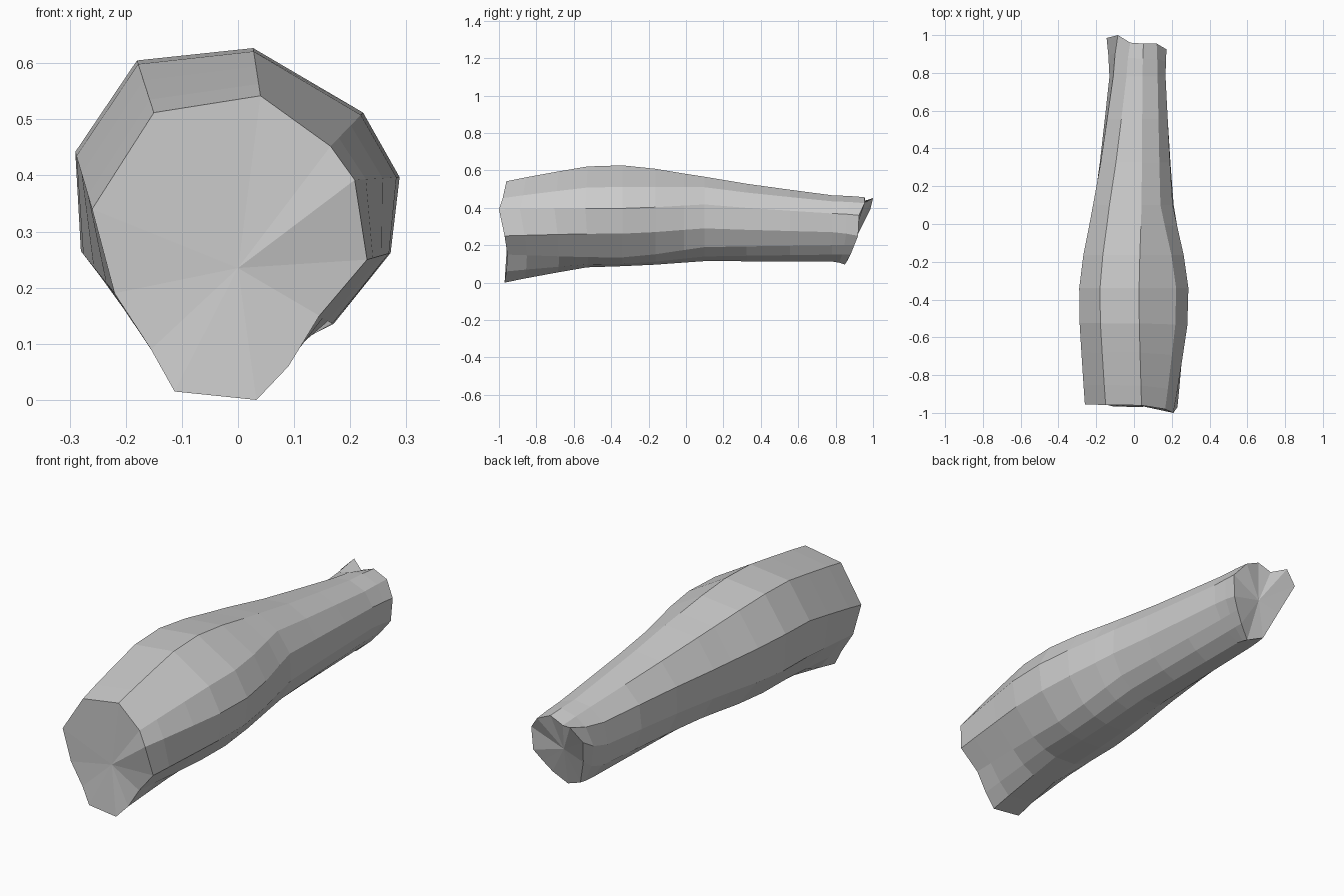
import bpy, bmesh
from mathutils import Vector

if "Cube" in bpy.data.objects:
    bpy.data.objects.remove(bpy.data.objects["Cube"])

# Key cross-sections, 12 points each, running from the left side over the top
# to the right side and back underneath.


def flat_section(y, outline):
    return [Vector((x, y, z)) for x, z in outline]


# ragged elbow end (front)
elbow = [Vector(p) for p in (
    (-.26, -.955, .34), (-.15, -.958, .512), (.04, -.96, .542), (.165, -.98, .452),
    (.208, -1.0, .392), (.23, -.97, .25), (.145, -.955, .15), (.09, -.96, .06),
    (.033, -.97, 0), (-.113, -.965, .015), (-.155, -.955, .09), (-.22, -.95, .19))]

# thickest part of the forearm
belly = flat_section(-.34, (
    (-.29, .442), (-.18, .605), (.027, .627), (.223, .512), (.288, .397), (.272, .262),
    (.17, .135), (.10, .10), (.03, .088), (-.08, .09), (-.17, .13), (-.28, .265)))

# slimming part past the muscle
taper = flat_section(.1, (
    (-.217, .42), (-.13, .55), (.04, .566), (.14, .51), (.205, .418), (.21, .29),
    (.16, .19), (.10, .14), (.03, .115), (-.07, .12), (-.15, .17), (-.212, .28)))

# narrow wrist
wrist = flat_section(.78, (
    (-.11, .40), (-.04, .455), (.045, .467), (.125, .435), (.167, .37), (.165, .27),
    (.13, .20), (.09, .15), (.03, .113), (-.05, .12), (-.10, .19), (-.13, .30)))

# ragged wrist end (back) with a raised spur on the left
wrist_end = [Vector(p) for p in (
    (-.085, 1.0, .452), (-.02, .96, .43), (.05, .955, .457), (.12, .955, .425),
    (.172, .925, .36), (.165, .92, .25), (.13, .90, .20), (.09, .88, .15),
    (.03, .85, .097), (-.05, .87, .13), (-.10, .92, .26), (-.145, .985, .39))]


def blend(a, b, along, shape):
    """Section between a and b: 'along' sets the position, 'shape' the outline."""
    ring = []
    for p, q in zip(a, b):
        v = p.lerp(q, shape)
        v.y = p.y + (q.y - p.y) * along
        ring.append(v)
    return ring


rings = [
    elbow,
    blend(elbow, belly, .17, .25),
    blend(elbow, belly, .45, .62),
    blend(elbow, belly, .70, .93),
    belly,
    blend(belly, taper, .40, .30),
    blend(belly, taper, .75, .72),
    taper,
    blend(taper, wrist, .33, .38),
    blend(taper, wrist, .67, .70),
    wrist,
    blend(wrist, wrist_end, .55, .40),
    wrist_end,
]

# Forearm skin: bridge neighbouring rings
bm = bmesh.new()
loops = [[bm.verts.new(p) for p in ring] for ring in rings]
for a, b in zip(loops, loops[1:]):
    for i in range(12):
        j = (i + 1) % 12
        bm.faces.new((a[i], a[j], b[j], b[i]))

# End caps: triangle fans around a centre point
for loop, centre in ((loops[0], (0, -.955, .235)), (loops[-1], (.01, .91, .29))):
    hub = bm.verts.new(centre)
    for i in range(12):
        bm.faces.new((loop[i], loop[(i + 1) % 12], hub))

bmesh.ops.recalc_face_normals(bm, faces=bm.faces)
mesh = bpy.data.meshes.new("forearm")
bm.to_mesh(mesh)
bm.free()
bpy.context.collection.objects.link(bpy.data.objects.new("forearm", mesh))
